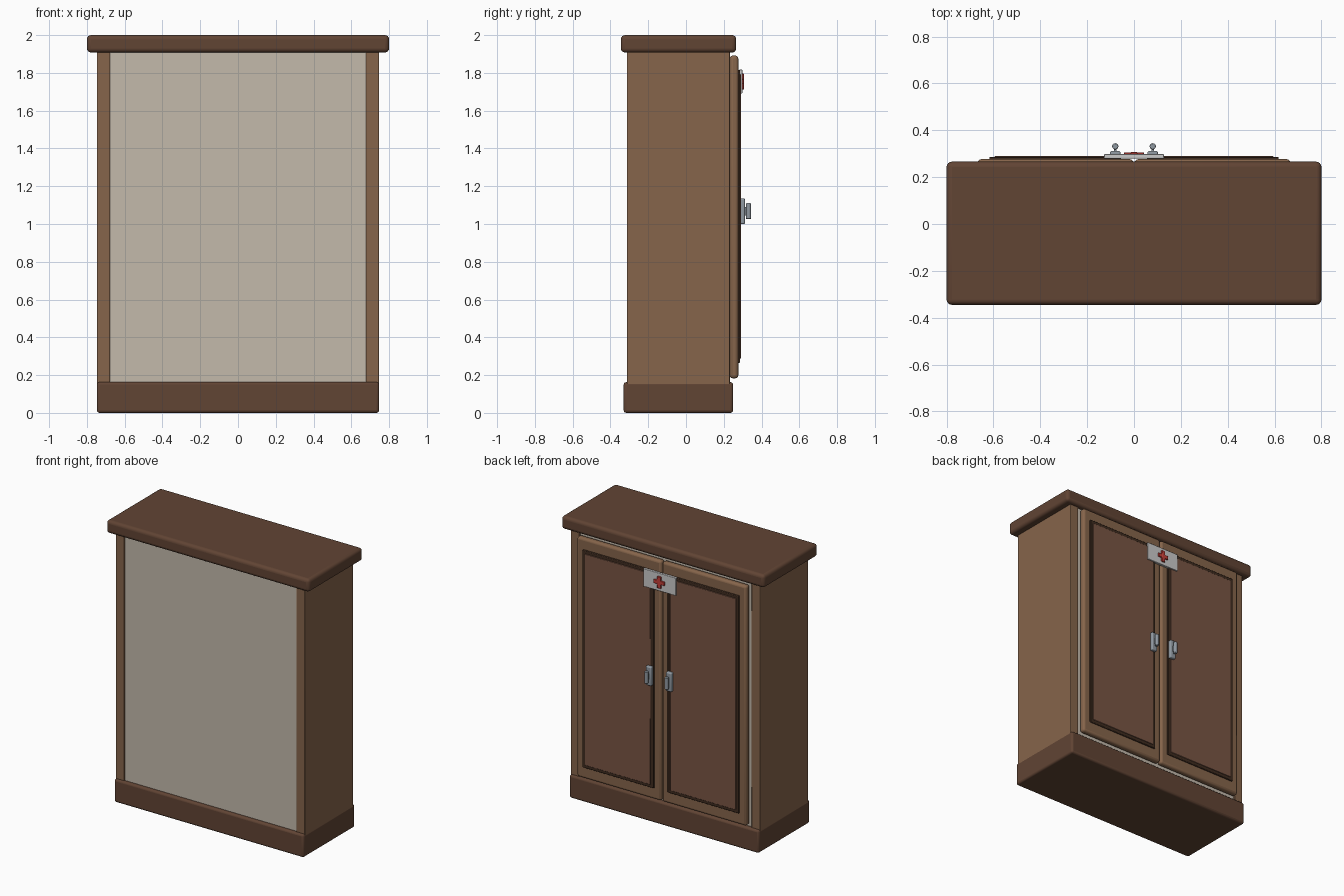
import bpy, math

if "Cube" in bpy.data.objects:
    bpy.data.objects.remove(bpy.data.objects["Cube"])


def material(name, r, g, b):
    m = bpy.data.materials.new(name)
    m.diffuse_color = (r, g, b, 1)
    m.use_nodes = True
    m.node_tree.nodes["Principled BSDF"].inputs["Base Color"].default_value = m.diffuse_color
    return m


DARK = material("dark_wood", 0.12, 0.058, 0.034)
WOOD = material("wood", 0.24, 0.13, 0.07)
PANEL = material("panel_wood", 0.19, 0.09, 0.057)
GROOVE = material("moulding_wood", 0.05, 0.025, 0.014)
BEIGE = material("beige", 0.55, 0.49, 0.41)
METAL = material("metal", 0.28, 0.32, 0.36)
WHITE = material("white", 0.8, 0.82, 0.8)
RED = material("red", 0.55, 0.05, 0.04)


def finish(o, name, mat, bevel, seg):
    o.name = name
    o.data.materials.append(mat)
    if bevel:
        b = o.modifiers.new("bevel", 'BEVEL')
        b.width, b.segments = bevel, seg
        b.limit_method = 'ANGLE'
    bpy.ops.object.shade_smooth_by_angle(angle=math.radians(35))
    return o


def box(name, x, y, z, mat, bevel=0.0, seg=3):
    """Box from (min, max) ranges on each axis."""
    c = [(a + b) / 2 for a, b in (x, y, z)]
    bpy.ops.mesh.primitive_cube_add(size=1, location=c)
    o = bpy.context.object
    o.scale = [abs(b - a) for a, b in (x, y, z)]
    bpy.ops.object.transform_apply(location=False, rotation=False, scale=True)
    return finish(o, name, mat, bevel, seg)


# Carcass: plinth, cornice and the pale inner body seen on the front
box("plinth", (-0.747, 0.747), (-0.33, 0.25), (0, 0.163), DARK, 0.014)
box("cornice", (-0.8, 0.8), (-0.345, 0.266), (1.908, 2.0), DARK, 0.022, 4)
box("inner_body", (-0.69, 0.69), (-0.305, 0.222), (0.1, 1.93), BEIGE)

for s, side in ((-1, "left"), (1, "right")):
    def mx(a, b):
        return tuple(sorted((s * a, s * b)))

    # Side wall
    box(side + "_side", mx(0.678, 0.746), (-0.312, 0.232), (0.14, 1.93), WOOD, 0.004, 2)
    # Door slab with moulding and raised panel
    box(side + "_door", mx(0.003, 0.668), (0.232, 0.277), (0.183, 1.892), WOOD, 0.016)
    box(side + "_moulding", mx(0.055, 0.617), (0.26, 0.287), (0.265, 1.815), GROOVE, 0.004, 2)
    box(side + "_panel", mx(0.077, 0.595), (0.265, 0.290), (0.287, 1.793), PANEL, 0.002, 1)
    # Handle: backplate, stem, upright grip
    box(side + "_handle_plate", mx(0.058, 0.102), (0.284, 0.312), (1.0, 1.135), METAL, 0.007)
    box(side + "_handle_stem", mx(0.074, 0.086), (0.305, 0.33), (1.045, 1.09), METAL)
    bpy.ops.mesh.primitive_cylinder_add(vertices=16, radius=0.0135, depth=0.085,
                                        location=(s * 0.08, 0.3315, 1.068))
    finish(bpy.context.object, side + "_handle_grip", METAL, 0.004, 2)

# Sign plate with a red cross
box("sign_plate", (-0.128, 0.128), (0.28, 0.298), (1.69, 1.817), WHITE, 0.003, 2)
box("cross_bar", (-0.042, 0.042), (0.29, 0.306), (1.74, 1.768), RED, 0.002, 1)
box("cross_upright", (-0.014, 0.014), (0.29, 0.3065), (1.712, 1.796), RED, 0.002, 1)
